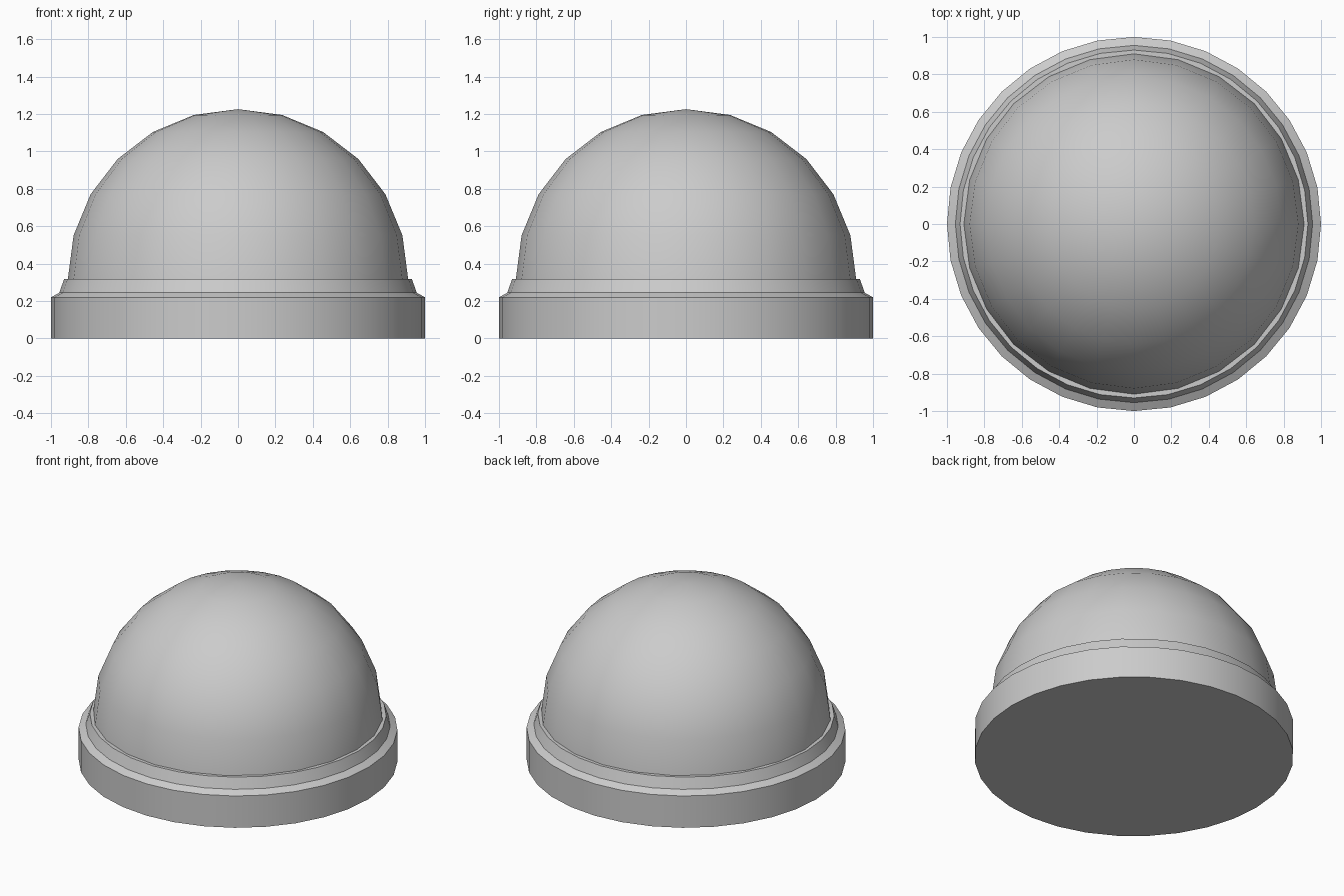
import bpy, bmesh
from math import sin, cos, pi, radians

if "Cube" in bpy.data.objects:
    bpy.data.objects.remove(bpy.data.objects["Cube"])


def lathe(name, profile, segments, angle):
    """Revolve an (r, z) profile around z; radius 0 makes a pole."""
    bm = bmesh.new()
    rings = []
    for r, z in profile:
        if r == 0:
            rings.append([bm.verts.new((0, 0, z))] * segments)
        else:
            rings.append([bm.verts.new((r * cos(2 * pi * i / segments),
                                        r * sin(2 * pi * i / segments), z))
                          for i in range(segments)])
    for a, b in zip(rings, rings[1:]):
        for i in range(segments):
            j = (i + 1) % segments
            corners = list(dict.fromkeys((a[i], a[j], b[j], b[i])))
            bm.faces.new(corners)
    # flat cap underneath
    bm.faces.new(rings[0][::-1])
    bmesh.ops.recalc_face_normals(bm, faces=bm.faces[:])
    mesh = bpy.data.meshes.new(name)
    bm.to_mesh(mesh)
    bm.free()
    obj = bpy.data.objects.new(name, mesh)
    bpy.context.collection.objects.link(obj)
    bpy.ops.object.select_all(action='DESELECT')
    obj.select_set(True)
    bpy.context.view_layer.objects.active = obj
    bpy.ops.object.shade_smooth_by_angle(angle=radians(angle))
    return obj


# Stepped round base with a sloped collar
base = [(1, 0), (1, 0.22), (0.955, 0.245), (0.93, 0.318), (0, 0.318)]
lathe("base", base, 32, 25)

# Hemispherical dome seated in the collar
R, Z = 0.91, 0.316
dome = [(R * cos(i * pi / 12), Z + R * sin(i * pi / 12)) for i in range(6)]
lathe("dome", dome + [(0, Z + R)], 24, 30)
